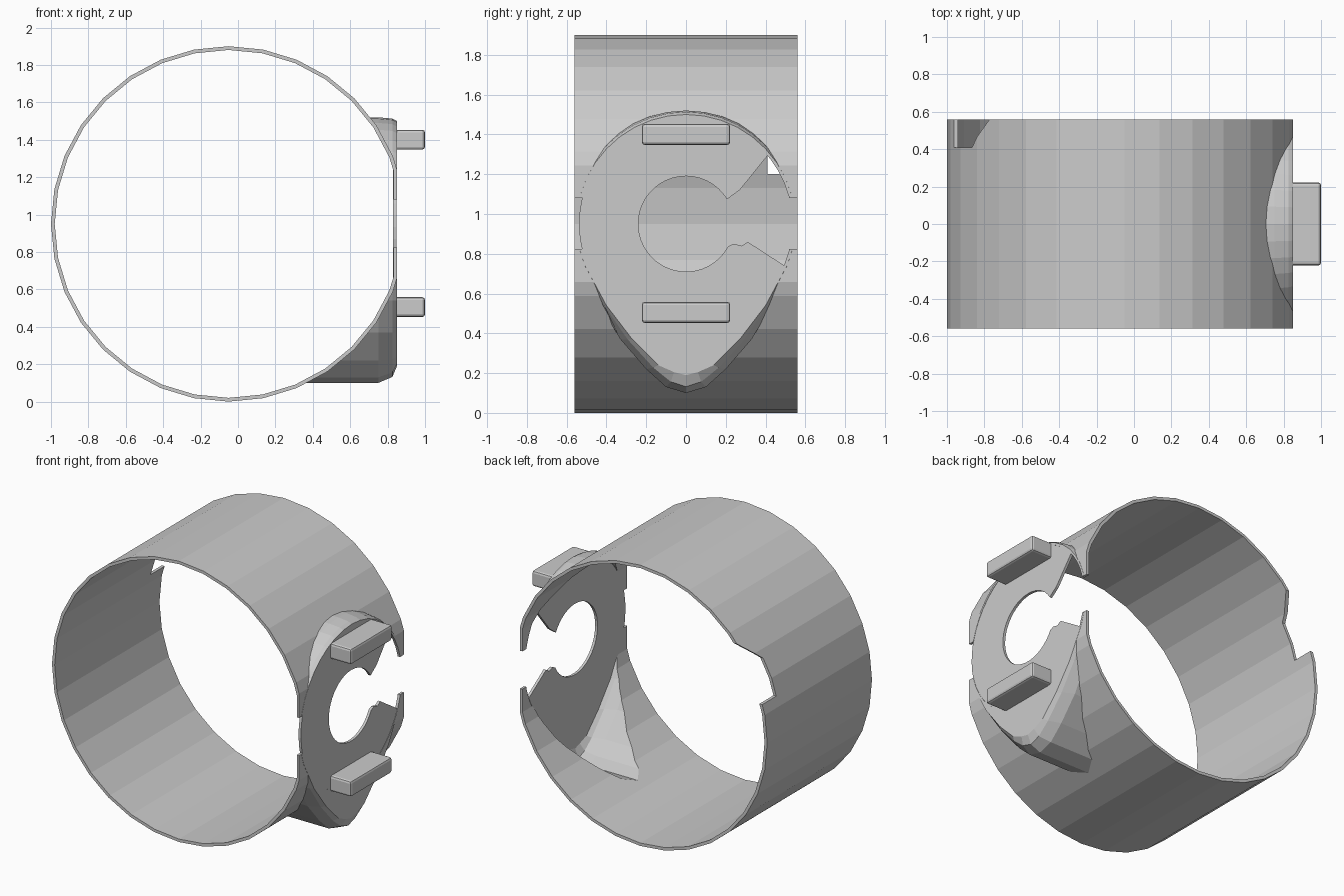
import bpy, bmesh
from math import cos, sin, radians

if "Cube" in bpy.data.objects:
    bpy.data.objects.remove(bpy.data.objects["Cube"])

CX, CZ, R, HALF = -0.05, 0.95, 0.95, 0.56   # band centre, radius, half width
FACE = 0.85                                 # flat mounting face


def finish(name, bm):
    bmesh.ops.recalc_face_normals(bm, faces=bm.faces)
    me = bpy.data.meshes.new(name)
    bm.to_mesh(me)
    bm.free()
    ob = bpy.data.objects.new(name, me)
    bpy.context.collection.objects.link(ob)
    return ob


def loft(name, rings):
    """Capped skin through rings of 3D points."""
    bm = bmesh.new()
    vs = [[bm.verts.new(p) for p in r] for r in rings]
    n = len(vs[0])
    for a, b in zip(vs, vs[1:]):
        for i in range(n):
            bm.faces.new((a[i], a[(i + 1) % n], b[(i + 1) % n], b[i]))
    bm.faces.new(vs[0])
    bm.faces.new(vs[-1])
    return finish(name, bm)


def prism_x(name, pts, x0, x1):
    return loft(name, [[(x, y, z) for y, z in pts] for x in (x0, x1)])


def box(name, x0, x1, y0, y1, z0, z1):
    return prism_x(name, [(y0, z0), (y1, z0), (y1, z1), (y0, z1)], x0, x1)


def arc(r, a0, a1, n):
    return [(r * cos(radians(a0 + (a1 - a0) * i / n)),
             CZ + r * sin(radians(a0 + (a1 - a0) * i / n))) for i in range(n + 1)]


def boolean(ob, op, cutter):
    m = ob.modifiers.new(op, 'BOOLEAN')
    m.operation, m.object, m.solver = op, cutter, 'EXACT'
    bpy.context.view_layer.objects.active = ob
    bpy.ops.object.modifier_apply(modifier=m.name)
    bpy.data.objects.remove(cutter)


def cylinder(name, r, half):
    prof = [(CX + r * cos(radians(a * 11.25)), CZ + r * sin(radians(a * 11.25))) for a in range(32)]
    return loft(name, [[(x, y, z) for x, z in prof] for y in (-half, half)])


def teardrop(r, tail):
    """Round top, pointed bottom; tail lists the right side down to the tip."""
    return arc(r, -22, 202, 24) + [(-y, z) for y, z in tail] + tail[-2::-1]


def pod(name, d):
    """Teardrop bulge, shrunk by d for the hollow inside."""
    wide = teardrop(0.57 - d, [(.43 - d, .54), (.33 - d, .37 + d / 2), (.20 - d, .22 + d / 2),
                               (.10 - d / 2, .13 + d), (0, .10 + d)])
    slim = teardrop(0.55 - d, [(.40 - d, .54), (.27 - d, .37 + d / 2), (.14 - d, .24 + d / 2),
                               (.06 - d / 2, .205 + d), (0, .19 + d)])
    mid = [(a[0] * .4 + b[0] * .6, a[1] * .65 + b[1] * .35) for a, b in zip(wide, slim)]
    rings = [(0.0, wide), (0.75 - d, wide), (0.825 - d, mid), (FACE - d, slim)]
    return loft(name, [[(x, y, z) for y, z in p] for x, p in rings])


# Band shell with the hollow pod on its right side
band = cylinder("band", R, HALF)
boolean(band, 'INTERSECT', box("clip", -2, FACE - 0.001, -1, 1, -1, 3))
boolean(band, 'UNION', pod("pod_outer", 0))
boolean(band, 'INTERSECT', box("clip", -2, 2, -HALF, HALF, -1, 3))
inner = cylinder("inner", R - 0.02, 0.8)
boolean(inner, 'INTERSECT', box("clip", -2, FACE - 0.018, -2, 2, -1, 3))
boolean(band, 'DIFFERENCE', inner)
boolean(band, 'DIFFERENCE', pod("pod_inner", 0.02))

# Round opening for the disc, open tips at both edges, notch at back left
boolean(band, 'DIFFERENCE', prism_x("opening", arc(0.535, 0, 352.5, 47), 0.6, 1.2))
for s in (-1, 1):
    boolean(band, 'DIFFERENCE', box("tip_gap", 0.6, 1.2, *sorted((s * 0.5, s * 0.7)), 0.825, 1.08))
boolean(band, 'DIFFERENCE', prism_x(
    "notch", [(0.41, 1.2), (0.7, 1.2), (0.7, 1.68), (0.56, 1.56), (0.41, 1.43)], -1.3, -0.4))

# C-shaped mounting disc
outline = (arc(0.538, 40, 337, 44) + [(.31, .86), (.28, .84), (.24, .85)]
           + arc(0.24, 332, 31, 36) + [(.27, 1.12)])
prism_x("mounting_disc", outline, 0.83, 0.848)

# Two lug bars
for name, z in (("upper_lug", 1.40), ("lower_lug", 0.505)):
    lug = box(name, 0.835, 1.0, -0.222, 0.222, z - 0.053, z + 0.053)
    m = lug.modifiers.new("bevel", 'BEVEL')
    m.width, m.segments = 0.015, 2
